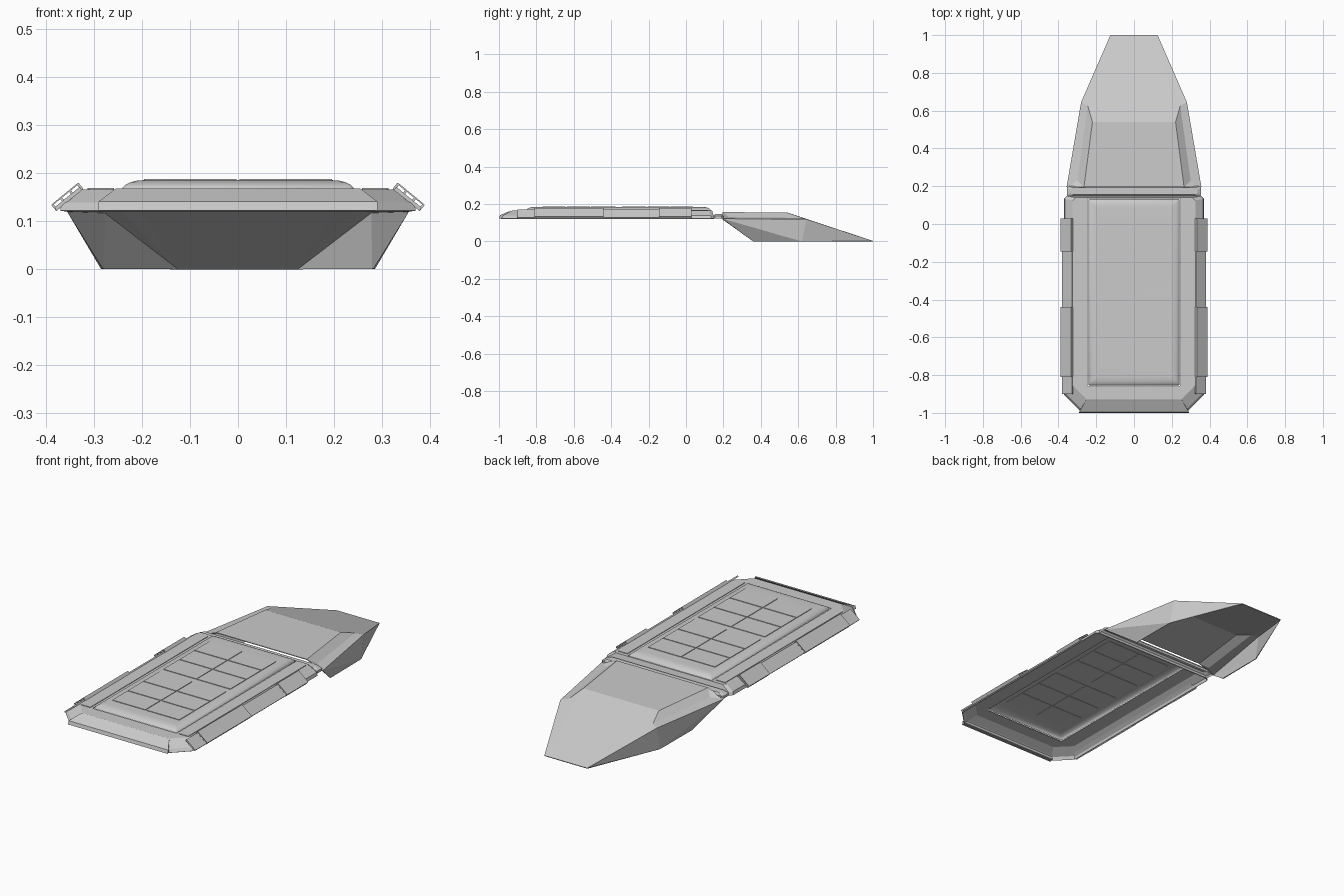
import bpy, bmesh, math
from mathutils import Matrix, Vector

if "Cube" in bpy.data.objects:
    bpy.data.objects.remove(bpy.data.objects["Cube"])


def finish(name, bm, thick=0.0, smooth=False):
    bmesh.ops.remove_doubles(bm, verts=bm.verts, dist=1e-5)
    bmesh.ops.recalc_face_normals(bm, faces=bm.faces)
    if thick and sum(f.normal.z * f.calc_area() for f in bm.faces) < 0:
        bmesh.ops.reverse_faces(bm, faces=bm.faces)
    me = bpy.data.meshes.new(name)
    bm.to_mesh(me)
    bm.free()
    ob = bpy.data.objects.new(name, me)
    bpy.context.collection.objects.link(ob)
    if thick:
        m = ob.modifiers.new("thickness", 'SOLIDIFY')
        m.thickness, m.offset = thick, -1
    if smooth:
        bpy.ops.object.select_all(action='DESELECT')
        ob.select_set(True)
        bpy.context.view_layer.objects.active = ob
        bpy.ops.object.shade_smooth_by_angle(angle=math.radians(35))
    return ob


def add_box(bm, c, size, rot=0.0):
    m = Matrix.Translation(c) @ Matrix.Rotation(rot, 4, 'Y') @ Matrix.Diagonal((*size, 1))
    bmesh.ops.create_cube(bm, size=1, matrix=m)


def box(name, c, size, rot=0.0):
    bm = bmesh.new()
    add_box(bm, c, size, rot)
    return finish(name, bm)


def ring(xh, y0, y1, cf, cb, z):
    """Rectangle outline with chamfered front (cf) and back (cb) corners."""
    half = [(xh - cf, y0), (xh, y0 + cf), (xh, y1 - cb), (xh - cb, y1)]
    return [(x, y, z) for x, y in half] + [(-x, y, z) for x, y in reversed(half)]


def loft(name, rings, cap=False, **kw):
    bm = bmesh.new()
    rows = [[bm.verts.new(p) for p in r] for r in rings]
    for a, b in zip(rows, rows[1:]):
        for i in range(len(a)):
            j = (i + 1) % len(a)
            bm.faces.new((a[i], a[j], b[j], b[i]))
    if cap:
        bm.faces.new(rows[-1])
    return finish(name, bm, **kw)


# Rear deck: hollow skirt stepping up to the raised panel
loft("deck_shell", [
    ring(0.37, -0.99, 0.15, 0.085, 0.015, 0.122),
    ring(0.365, -0.98, 0.147, 0.085, 0.015, 0.138),
    ring(0.325, -0.93, 0.14, 0.075, 0.015, 0.165),
    ring(0.245, -0.86, 0.135, 0.004, 0.004, 0.165)], thick=0.004)

# Raised roof panel with rolled edges
edge = []
for k in range(6):
    a = math.radians(90) * k / 5
    d = 0.045 * (1 - math.cos(a))
    edge.append(ring(0.242 - d, -0.855 + d, 0.133 - d, 0.006, 0.006, 0.163 + 0.0215 * math.sin(a)))
loft("roof_panel", edge, cap=True, smooth=True)

# Roof tiles separated by narrow grooves
bm = bmesh.new()
rows = [(0.04, -0.085), (-0.085, -0.21), (-0.21, -0.345),
        (-0.375, -0.51), (-0.51, -0.64), (-0.64, -0.77)]
for ya, yb in rows:
    for s in (-1, 1):
        add_box(bm, (s * 0.099, (ya + yb) / 2, 0.185), (0.192, ya - yb - 0.006, 0.005))
finish("roof_tiles", bm)

# Front lip along the leading edge
bm = bmesh.new()
prof = [(-1.0, 0.122), (-0.995, 0.14), (-0.935, 0.167), (-0.975, 0.135), (-0.975, 0.122)]
wid = [0.29, 0.29, 0.255, 0.28, 0.285]
ends = [[bm.verts.new((s * w, y, z)) for (y, z), w in zip(prof, wid)] for s in (-1, 1)]
for i in range(5):
    j = (i + 1) % 5
    bm.faces.new((ends[0][i], ends[0][j], ends[1][j], ends[1][i]))
for e in ends:
    bm.faces.new(e)
finish("front_lip", bm)

# Sloping side skirts and the slatted hollow side pods
tilt = math.atan2(0.045, 0.055)
for s, side in ((-1, "left"), (1, "right")):
    box(f"{side}_side_skirt", (s * 0.353, -0.435, 0.146), (0.068, 0.93, 0.008), s * tilt)
    box(f"{side}_deck_rail", (s * 0.285, -0.37, 0.166), (0.055, 0.98, 0.004))
    for tag, ya, yb in (("rear", -0.145, 0.03), ("front", -0.81, -0.44)):
        bm = bmesh.new()
        yc, ln = (ya + yb) / 2, yb - ya
        nrm = Vector((s * math.sin(tilt), 0, math.cos(tilt)))
        along = Vector((s * math.cos(tilt), 0, -math.sin(tilt)))
        mid = Vector((s * 0.355, yc, 0.15))
        for o in (-0.007, 0.007):
            add_box(bm, mid + nrm * o, (0.072, ln, 0.003), s * tilt)
        for t in (-0.034, -0.012, 0.012, 0.034):
            add_box(bm, mid + along * t, (0.005, ln, 0.014), s * tilt)
        finish(f"{side}_{tag}_side_pod", bm)

# Neck joining the deck to the nose
loft("neck_bar", [ring(0.355, 0.145, 0.2, 0.01, 0.01, 0.122),
                  ring(0.355, 0.145, 0.2, 0.01, 0.01, 0.135),
                  ring(0.335, 0.155, 0.192, 0.01, 0.01, 0.146)], cap=True)

# Faceted nose: half is defined, then mirrored; open underneath
P = {
    "top_back": (0.265, 0.195, 0.157), "top_front": (0.22, 0.54, 0.155),
    "ledge_back": (0.30, 0.23, 0.130), "ledge_front": (0.245, 0.625, 0.126),
    "rim_back": (0.357, 0.195, 0.122), "rim_front": (0.28, 0.645, 0.119),
    "low_back": (0.285, 0.36, 0.0), "low_front": (0.283, 0.62, 0.0),
    "tip": (0.125, 1.0, 0.003), "back_low": (0.357, 0.195, 0.122),
    "mid_back": (0, 0.195, 0.157), "mid_front": (0, 0.54, 0.155), "mid_tip": (0, 1.0, 0.003),
}
faces = [
    "mid_back top_back top_front mid_front",
    "mid_front top_front tip mid_tip",
    "top_front ledge_front tip", "ledge_front rim_front tip",
    "top_back ledge_back ledge_front top_front",
    "ledge_back rim_back rim_front ledge_front",
    "top_back rim_back ledge_back",
    "rim_back low_front rim_front", "rim_back low_back low_front",
    "rim_front low_front tip",
]
bm = bmesh.new()
for s in (1, -1):
    for f in faces:
        bm.faces.new([bm.verts.new((s * P[n][0], P[n][1], P[n][2])) for n in f.split()])
finish("nose_shell", bm, thick=0.004)
